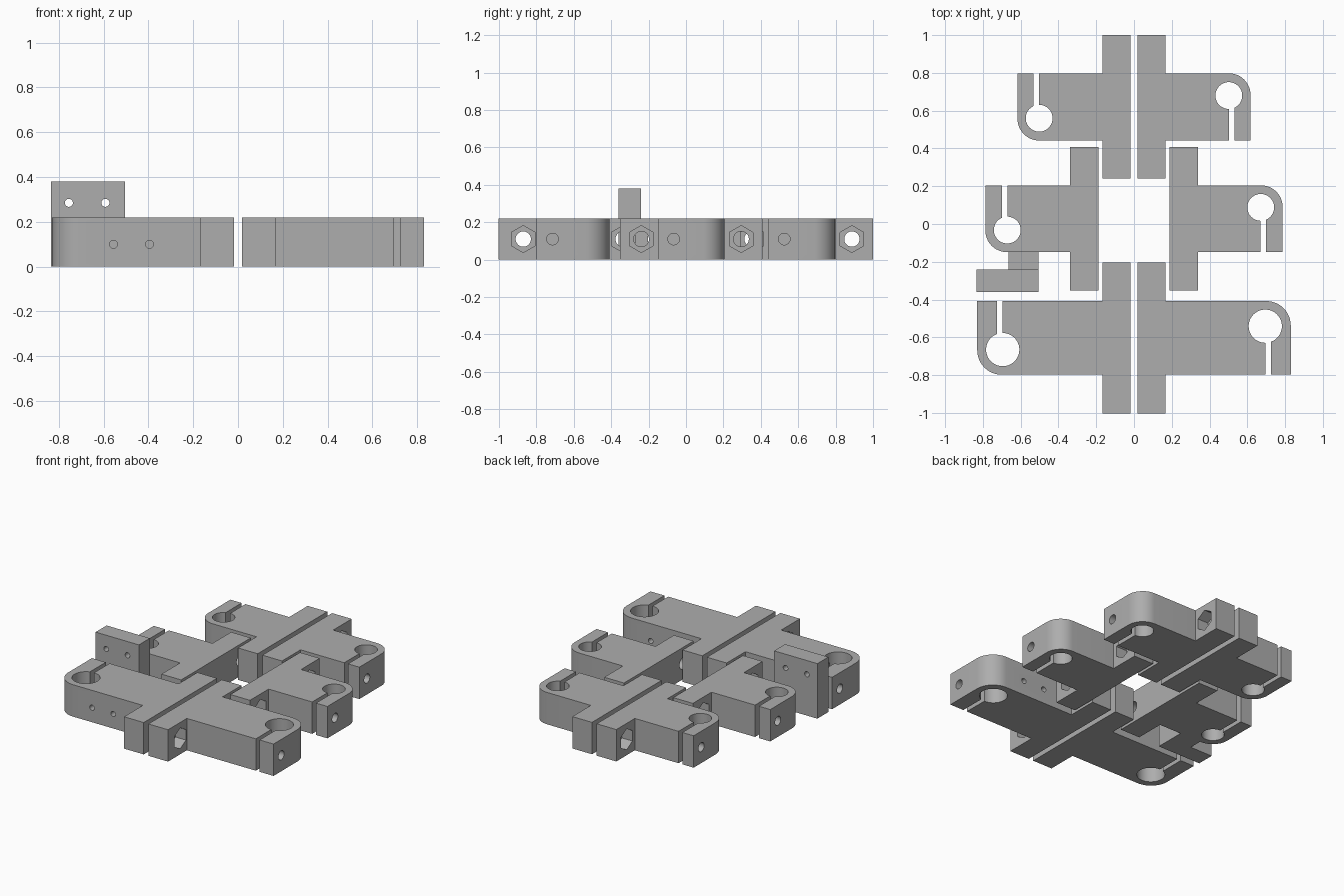
import bpy, bmesh, math
from mathutils import Matrix, Vector

cube = bpy.data.objects.get("Cube")
if cube:
    bpy.data.objects.remove(cube, do_unlink=True)

HEIGHT = 0.22
MID = 0.11
FLANGE = 0.15      # flange thickness
BOLT = 0.267       # bolt distance from the middle of the flange

grey = bpy.data.materials.new("plain grey")
grey.use_nodes = True
grey.diffuse_color = (0.42, 0.42, 0.42, 1)
grey.node_tree.nodes["Principled BSDF"].inputs["Base Color"].default_value = (0.42, 0.42, 0.42, 1)


def new_object(name, bm):
    bmesh.ops.recalc_face_normals(bm, faces=bm.faces)
    mesh = bpy.data.meshes.new(name)
    bm.to_mesh(mesh)
    bm.free()
    mesh.materials.append(grey)
    obj = bpy.data.objects.new(name, mesh)
    bpy.context.collection.objects.link(obj)
    return obj


def box(name, low, high):
    low, high = Vector(low), Vector(high)
    bm = bmesh.new()
    bmesh.ops.create_cube(bm, size=1, matrix=Matrix.Translation((low + high) / 2)
                          @ Matrix.Diagonal((high - low).to_4d()))
    return new_object(name, bm)


def rod(center, radius, length, axis, sides=32):
    turn = {"x": Matrix.Rotation(math.pi / 2, 4, "Y") @ Matrix.Rotation(math.pi / 2, 4, "Z"),
            "y": Matrix.Rotation(math.pi / 2, 4, "X"),
            "z": Matrix.Identity(4)}[axis]
    bm = bmesh.new()
    bmesh.ops.create_cone(bm, cap_ends=True, segments=sides, radius1=radius,
                          radius2=radius, depth=length,
                          matrix=Matrix.Translation(center) @ turn)
    return new_object("cutter", bm)


def cut(obj, cutters):
    bpy.ops.object.select_all(action="DESELECT")
    bpy.context.view_layer.objects.active = obj
    obj.select_set(True)
    for cutter in cutters:
        cutter.hide_render = True
        mod = obj.modifiers.new("cut", "BOOLEAN")
        mod.operation, mod.solver, mod.object = "DIFFERENCE", "EXACT", cutter
        bpy.ops.object.modifier_apply(modifier=mod.name)
        bpy.data.objects.remove(cutter, do_unlink=True)
    bpy.ops.object.shade_smooth_by_angle(angle=math.radians(30))


def clamp(name, inner, end, half_body, half_flange, corner, hole, radius, center, flip, pilots=()):
    """T-shaped clamp pointing along +x, or turned half round when flip is set."""
    outer = inner + FLANGE
    outline = [(inner, -half_flange), (outer, -half_flange), (outer, -half_body), (end, -half_body)]
    for i in range(13):
        a = math.pi / 2 * i / 12
        outline.append((end - corner + corner * math.cos(a), half_body - corner + corner * math.sin(a)))
    outline += [(outer, half_body), (outer, half_flange), (inner, half_flange)]
    bm = bmesh.new()
    face = bm.faces.new([bm.verts.new((x, y, 0)) for x, y in outline])
    top = bmesh.ops.extrude_face_region(bm, geom=[face])["geom"]
    bmesh.ops.translate(bm, vec=(0, 0, HEIGHT), verts=[v for v in top if isinstance(v, bmesh.types.BMVert)])
    obj = new_object(name, bm)

    hx, hy = hole
    # rod socket and its clamping slit
    cutters = [rod((hx, hy, MID), radius, 1, "z", 48),
               box("cutter", (hx, -half_body - 0.1, -0.1), (hx + 0.029, hy, 0.4))]
    # clamping screw bore
    depth = end - hx + 0.1
    cutters.append(rod((end + 0.05 - depth / 2, (hy - radius - half_body) / 2, MID), 0.031, depth + 0.1, "x"))
    # flange bolt holes with hexagonal nut pockets
    for y in (-BOLT, BOLT):
        cutters.append(rod((inner + FLANGE / 2, y, MID), 0.041, 0.4, "x"))
        cutters.append(rod((outer, y, MID), 0.072, 0.16, "x", 6))
    # pilot holes in the long side
    for x in pilots:
        cutters.append(rod((x, half_body, 0.1), 0.018, 0.2, "y", 20))
    cut(obj, cutters)
    turn = Matrix.Rotation(math.pi if flip else 0, 4, "Z")
    obj.data.transform(Matrix.Translation((0, center, 0)) @ turn)
    return obj


# Three pairs of facing clamps
for side, flip in (("left", False), ("right", True)):
    clamp("front_clamp_" + side, 0.018, 0.83, 0.195, 0.4, 0.13, (0.695, 0.062), 0.088,
          -0.603, flip, pilots=(0.556, 0.395))
    clamp("middle_clamp_" + side, 0.188, 0.787, 0.177, 0.38, 0.115, (0.671, 0.06), 0.071, 0.028, flip)
    clamp("back_clamp_" + side, 0.018, 0.617, 0.178, 0.38, 0.115, (0.502, 0.06), 0.071, 0.62, flip)

# Upright mounting plate and the low web joining it to the middle clamp
plate = box("mounting_plate", (-0.835, -0.36, 0), (-0.505, -0.24, 0.38))
cut(plate, [rod((x, -0.3, 0.285), 0.018, 0.4, "y", 20) for x in (-0.755, -0.592)])
box("plate_web", (-0.665, -0.24, 0), (-0.505, -0.149, 0.07))
